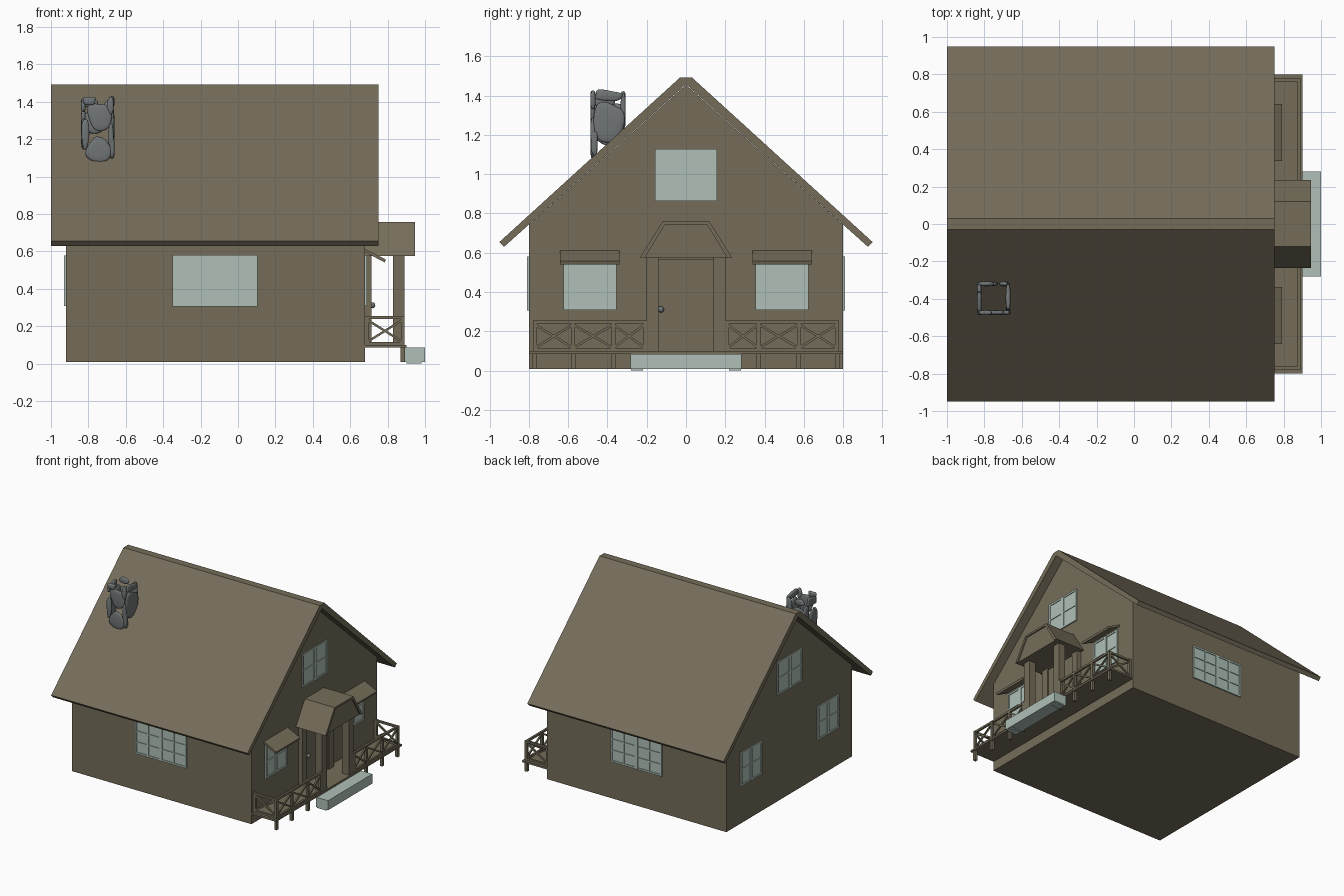
import bpy, bmesh, math, random
from mathutils import Vector, Matrix

if "Cube" in bpy.data.objects:
    bpy.data.objects.remove(bpy.data.objects["Cube"])

random.seed(4)


def material(name, rgb):
    m = bpy.data.materials.new(name)
    m.diffuse_color = (*rgb, 1)
    m.use_nodes = True
    m.node_tree.nodes["Principled BSDF"].inputs["Base Color"].default_value = m.diffuse_color
    return m


WOOD = material("brown timber", (0.178, 0.152, 0.102))
PALE = material("pale green", (0.43, 0.53, 0.475))
STONE = material("grey stone", (0.165, 0.178, 0.18))


def finish(name, bm, mat, smooth=False):
    bmesh.ops.recalc_face_normals(bm, faces=bm.faces)
    me = bpy.data.meshes.new(name)
    bm.to_mesh(me)
    bm.free()
    me.materials.append(mat)
    for p in me.polygons:
        p.use_smooth = smooth
    ob = bpy.data.objects.new(name, me)
    bpy.context.collection.objects.link(ob)
    return ob


def add_box(bm, lo, hi, frame=Matrix()):
    lo, hi = Vector(lo), Vector(hi)
    m = frame @ Matrix.Translation((lo + hi) / 2) @ Matrix.Diagonal((*(hi - lo), 1))
    bmesh.ops.create_cube(bm, size=1, matrix=m)


def add_beam(bm, a, b, w):
    a, b = Vector(a), Vector(b)
    d = b - a
    m = Matrix.Translation((a + b) / 2) @ d.to_track_quat('Z', 'Y').to_matrix().to_4x4()
    bmesh.ops.create_cube(bm, size=1, matrix=m @ Matrix.Diagonal((w, w, d.length, 1)))


def add_prism(bm, pts):
    """Extrude a polygon, given as two lists of matching corners."""
    a, b = [[bm.verts.new(p) for p in ring] for ring in pts]
    bm.faces.new(a)
    bm.faces.new(b[::-1])
    for i in range(len(a)):
        j = (i + 1) % len(a)
        bm.faces.new((a[i], b[i], b[j], a[j]))


def along_x(bm, prof, x0, x1):
    add_prism(bm, [[(x, y, z) for y, z in prof] for x in (x0, x1)])


def mirrored(half):
    return half + [(-y, z) for y, z in reversed(half) if y != 0]


def box(name, lo, hi, mat):
    bm = bmesh.new()
    add_box(bm, lo, hi)
    return finish(name, bm, mat)


# House body with gables
bm = bmesh.new()
along_x(bm, mirrored([(0.8, 0.008), (0.8, 0.742), (0, 1.455)]), -0.92, 0.68)
finish("house_walls", bm, WOOD)

# Roof: two slabs with a flat ridge
bm = bmesh.new()
along_x(bm, [(0.03, 1.493), (0.95, 0.655), (0.927, 0.63), (0, 1.458),
             (-0.927, 0.63), (-0.95, 0.655), (-0.03, 1.493)], -1.0, 0.75)
finish("roof", bm, WOOD)


# Windows: recessed panes with a raised frame and glazing bars
def wall_frame(origin, u, n):
    u, n = Vector(u), Vector(n)
    m = Matrix((u, Vector((0, 0, 1)), n)).transposed().to_4x4()
    return Matrix.Translation(origin) @ m


def window(name, origin, u, n, w, h, sashes, cols, rows):
    f = wall_frame(origin, u, n)
    bm = bmesh.new()
    add_box(bm, (-w / 2, -h / 2, -0.002), (w / 2, h / 2, 0.004), f)
    sw = w / sashes
    for s in range(sashes):
        x0 = -w / 2 + s * sw
        for i in range(cols + 1):
            t = 0.014 if i in (0, cols) else 0.01
            x = x0 + (sw - t) * i / cols
            add_box(bm, (x, -h / 2, 0), (x + t, h / 2, 0.01), f)
        for j in range(rows + 1):
            t = 0.014 if j in (0, rows) else 0.01
            y = -h / 2 + (h - t) * j / rows
            add_box(bm, (x0, y, 0), (x0 + sw, y + t, 0.0095), f)
    finish(name, bm, PALE)


for s, side in ((-1, "front"), (1, "back")):
    window(side + "_wide_window", (-0.123, 0.8 * s, 0.443), (1, 0, 0), (0, s, 0),
           0.455, 0.275, 2, 2, 3)
for s, x, side in ((1, 0.68, "porch"), (-1, -0.92, "rear")):
    window(side + "_gable_window", (x, 0, 0.997), (0, 1, 0), (s, 0, 0), 0.315, 0.265, 2, 1, 2)
    for y in (-0.49, 0.49):
        window(side + "_small_window", (x, y, 0.443), (0, 1, 0), (s, 0, 0), 0.27, 0.27, 2, 1, 2)

# Awnings over the porch windows
for y in (-0.49, 0.49):
    bm = bmesh.new()
    prof = [(0.675, 0.615), (0.79, 0.558), (0.785, 0.541), (0.675, 0.598)]
    add_prism(bm, [[(x, y + d, z) for x, z in prof] for d in (-0.152, 0.152)])
    finish("window_awning", bm, WOOD)

# Door, door frame and knob
box("door", (0.675, -0.14, 0.1), (0.705, 0.14, 0.565), WOOD)
bm = bmesh.new()
for s in (-1, 1):
    add_box(bm, (0.675, s * 0.17 - 0.03, 0.1), (0.715, s * 0.17 + 0.03, 0.58))
add_box(bm, (0.675, -0.14, 0.565), (0.715, 0.14, 0.58))
finish("door_frame", bm, WOOD)
bm = bmesh.new()
bmesh.ops.create_uvsphere(bm, u_segments=16, v_segments=10, radius=0.016,
                          matrix=Matrix.Translation((0.718, -0.128, 0.312)))
finish("door_knob", bm, STONE, True)

# Porch canopy on two posts
bm = bmesh.new()
along_x(bm, mirrored([(0.235, 0.575), (0.12, 0.758)]), 0.675, 0.935)
along_x(bm, [(0.235, 0.575), (0.12, 0.758), (-0.12, 0.758), (-0.235, 0.575),
             (-0.21, 0.575), (-0.108, 0.742), (0.108, 0.742), (0.21, 0.575)], 0.93, 0.945)
finish("canopy", bm, WOOD)
bm = bmesh.new()
for s in (-1, 1):
    add_box(bm, (0.83, s * 0.17 - 0.03, 0.09), (0.89, s * 0.17 + 0.03, 0.58))
finish("canopy_posts", bm, WOOD)

# Porch deck and its short legs
box("porch_deck", (0.675, -0.8, 0.085), (0.9, 0.8, 0.1), WOOD)
STOPS = (0.77, 0.575, 0.37, 0.21)
bm = bmesh.new()
for s in (-1, 1):
    for y in STOPS:
        add_box(bm, (0.87, s * y - 0.011, 0.008), (0.892, s * y + 0.011, 0.09))
finish("deck_legs", bm, WOOD)


# Railings with crossed braces
def rail_bay(bm, a, b):
    a, b = Vector(a), Vector(b)
    lo, hi = Vector((0, 0, 0.115)), Vector((0, 0, 0.235))
    for z in (0.107, 0.247):
        add_beam(bm, a + Vector((0, 0, z)), b + Vector((0, 0, z)), 0.016)
    add_beam(bm, a + lo, b + hi, 0.012)
    add_beam(bm, a + hi, b + lo, 0.012)
    for p in (a, b):
        add_beam(bm, p + Vector((0, 0, 0.1)), p + Vector((0, 0, 0.255)), 0.02)


for s, side in ((-1, "front"), (1, "back")):
    bm = bmesh.new()
    for y0, y1 in zip(STOPS, STOPS[1:]):
        rail_bay(bm, (0.881, s * y0, 0), (0.881, s * y1, 0))
    rail_bay(bm, (0.69, s * 0.77, 0), (0.881, s * 0.77, 0))
    finish(side + "_railing", bm, WOOD)

# Entrance step on small feet
bm = bmesh.new()
add_box(bm, (0.892, -0.282, 0.008), (1.0, 0.282, 0.085))
for y in (-0.25, 0.25):
    add_box(bm, (0.9, y - 0.03, 0), (0.98, y + 0.03, 0.01))
finish("entrance_step", bm, PALE)


# Chimney: loose flat stones set around a hollow square
def stone(bm, f, u, v, w, h, tilt):
    verts = bmesh.ops.create_icosphere(bm, subdivisions=3, radius=1)["verts"]
    ph = [random.uniform(0, 6.28) for _ in range(2)]
    m = f @ Matrix.Translation((u, v, 0)) @ Matrix.Rotation(math.radians(tilt), 4, 'Z')
    for p in verts:
        c = p.co
        a = math.atan2(c.y, c.x)
        r = 1 + 0.07 * math.sin(3 * a + ph[0]) + 0.05 * math.sin(4 * a + ph[1])
        k = [math.copysign(abs(t) ** 0.75, t) for t in c]
        p.co = m @ Vector((k[0] * r * w / 2, k[1] * r * h / 2, k[2] * 0.013))


CX, CY, R = -0.75, -0.397, 0.077
sides = [
    ((CX, CY - R, 0), (1, 0, 0), (0, -1, 0),
     [(0.01, 1.32, 0.12, 0.15, 25), (0.005, 1.14, 0.13, 0.13, -15), (-0.066, 1.23, 0.04, 0.16, 0),
      (-0.045, 1.405, 0.07, 0.045, 0), (0.068, 1.38, 0.035, 0.09, 0), (0.07, 1.22, 0.03, 0.12, 0)]),
    ((CX + R, CY, 0), (0, 1, 0), (1, 0, 0),
     [(0.0, 1.265, 0.155, 0.2, 0), (0.0, 1.4, 0.14, 0.055, -5), (-0.07, 1.16, 0.035, 0.13, 0)]),
    ((CX - R, CY, 0), (0, 1, 0), (-1, 0, 0),
     [(-0.03, 1.23, 0.1, 0.16, 15), (0.05, 1.3, 0.07, 0.12, 0), (-0.02, 1.38, 0.12, 0.07, 10)]),
    ((CX, CY + R, 0), (1, 0, 0), (0, 1, 0),
     [(-0.03, 1.29, 0.11, 0.12, 20), (0.055, 1.34, 0.05, 0.14, 0), (-0.04, 1.395, 0.08, 0.05, 0)]),
]
bm = bmesh.new()
for origin, u, n, stones in sides:
    f = wall_frame(origin, u, n)
    for st in stones:
        stone(bm, f, *st)
finish("chimney_stones", bm, STONE, True)
